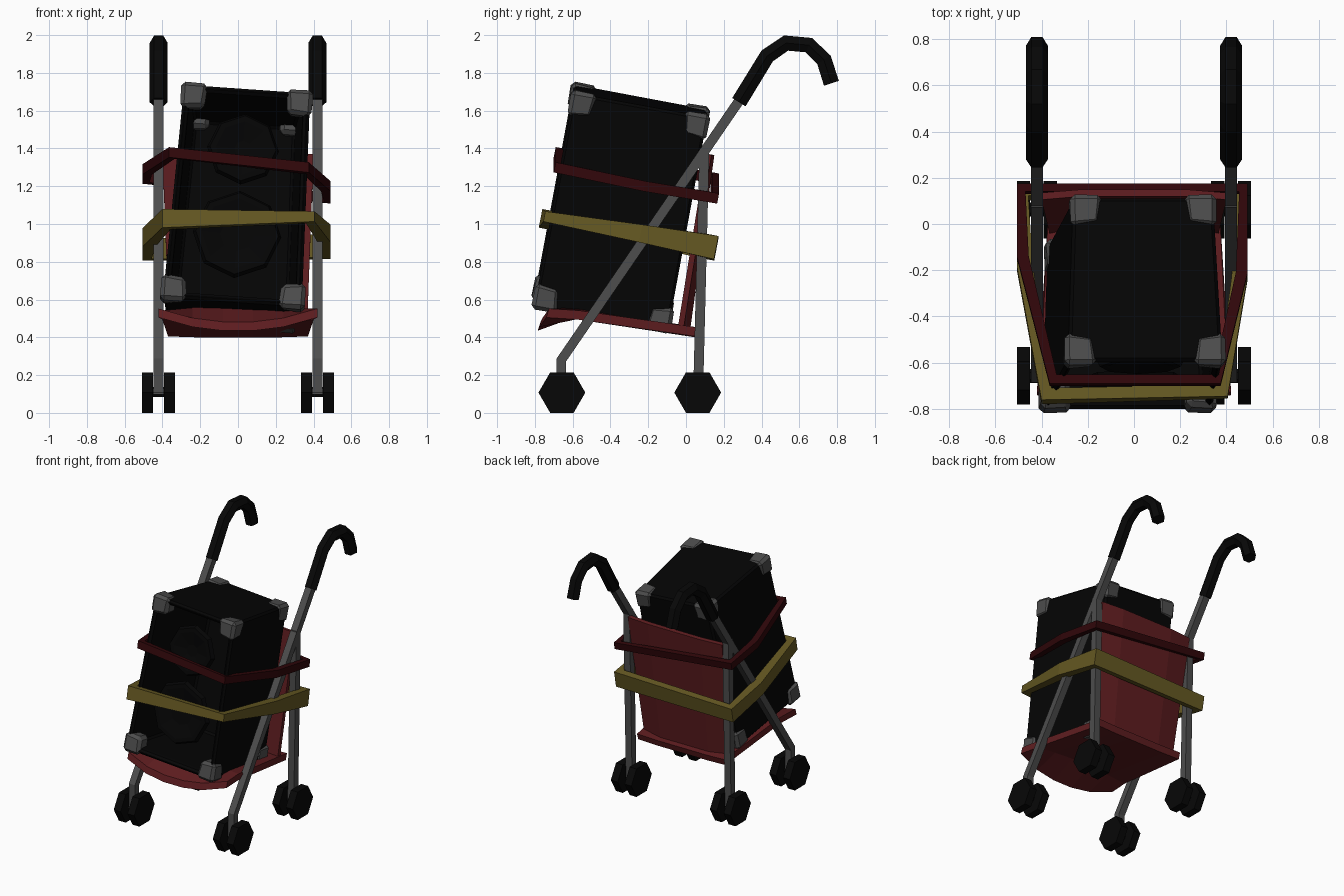
import bpy, bmesh, math
from mathutils import Vector, Matrix, Euler

cube = bpy.data.objects.get("Cube")
if cube:
    bpy.data.objects.remove(cube)


def material(name, r, g, b):
    m = bpy.data.materials.new(name)
    m.use_nodes = True
    m.diffuse_color = (r, g, b, 1)
    bsdf = next(n for n in m.node_tree.nodes if n.type == 'BSDF_PRINCIPLED')
    bsdf.inputs["Base Color"].default_value = (r, g, b, 1)
    return m


METAL = material("metal grey", 0.074, 0.074, 0.074)
RUBBER = material("rubber black", 0.0022, 0.0022, 0.0022)
CABINET = material("cabinet black", 0.0014, 0.0014, 0.0015)
FABRIC = material("fabric red", 0.112, 0.012, 0.014)
STRAP = material("strap dark red", 0.03, 0.002, 0.003)
YELLOW = material("strap yellow", 0.13, 0.098, 0.016)


def finish(name, bm, mat, matrix=None):
    bmesh.ops.recalc_face_normals(bm, faces=bm.faces)
    mesh = bpy.data.meshes.new(name)
    bm.to_mesh(mesh)
    bm.free()
    mesh.materials.append(mat)
    ob = bpy.data.objects.new(name, mesh)
    if matrix:
        ob.matrix_world = matrix
    bpy.context.collection.objects.link(ob)
    return ob


def bevel(ob, width):
    mod = ob.modifiers.new("edge", 'BEVEL')
    mod.width = width
    mod.segments = 1
    mod.limit_method = 'ANGLE'


def skin(bm, rings, closed):
    """Bridge equal rings of points with quads, capping open ends."""
    loops = [[bm.verts.new(p) for p in ring] for ring in rings]
    n = len(loops[0])
    last = len(loops) if closed else len(loops) - 1
    for i in range(last):
        a, b = loops[i], loops[(i + 1) % len(loops)]
        for k in range(n):
            bm.faces.new((a[k], a[(k + 1) % n], b[(k + 1) % n], b[k]))
    if not closed:
        bm.faces.new(loops[0])
        bm.faces.new(loops[-1])


def tube(name, x, path, radius, sides, phase, mat):
    """Mitred tube along a (y, z) path at a fixed x."""
    pts = [Vector(p) for p in path]
    rings = []
    for i, p in enumerate(pts):
        d0 = (p - pts[max(i - 1, 0)]).normalized()
        d1 = (pts[min(i + 1, len(pts) - 1)] - p).normalized()
        d = (d0 + d1).normalized()
        side = Vector((-d.y, d.x))
        ring = []
        for k in range(sides):
            a = math.tau * (k + phase) / sides
            q = p + side * radius * math.sin(a)
            ring.append((x + radius * math.cos(a), q.x, q.y))
        rings.append(ring)
    bm = bmesh.new()
    skin(bm, rings, False)
    return finish(name, bm, mat)


def cylinder_x(name, x, y, z, radius, width, sides, mat):
    """Cylinder lying along x with vertices pointing along y."""
    bm = bmesh.new()
    bmesh.ops.create_cone(bm, cap_ends=True, segments=sides, radius1=radius,
                          radius2=radius, depth=width)
    turn = Matrix.Rotation(math.pi / 2, 4, 'Y')
    return finish(name, bm, mat, Matrix.Translation((x, y, z)) @ turn)


# Frame, grips and wheels on both sides
for s, label in ((1, "left"), (-1, "right")):
    x = 0.42 * s
    tube(label + "_long_tube", x, [(-0.66, 0.1), (-0.66, 0.28), (0.3, 1.68)],
         0.037, 4, 0.5, METAL)
    tube(label + "_rear_leg", x, [(0.064, 0.1), (0.097, 1.4)], 0.037, 4, 0.5, METAL)
    tube(label + "_grip", x, [(0.28, 1.645), (0.43, 1.89), (0.53, 1.958),
                              (0.65, 1.947), (0.73, 1.87), (0.77, 1.745)],
         0.048, 6, 0, RUBBER)
    for y, end in ((-0.657, "front"), (0.062, "rear")):
        cylinder_x(f"{label}_{end}_axle", x, y, 0.11, 0.03, 0.1, 6, RUBBER)
        for off in (-0.058, 0.058):
            cylinder_x(f"{label}_{end}_wheel", x + off, y, 0.1075, 0.124, 0.058, 6, RUBBER)


# Seat and backrest: folded sheets with thickness
def sheet(name, rows, offset):
    """Sheet through mirrored rows, each given by half its points."""
    off = Vector(offset)
    columns = []
    for half in zip(*rows):
        columns.append([Vector(p) for p in half])
    mirror = Vector((-1, 1, 1))
    columns = [[p * mirror for p in c] for c in columns] + columns[::-1]
    bm = bmesh.new()
    skin(bm, [c + [p + off for p in reversed(c)] for c in columns], False)
    return finish(name, bm, FABRIC)


sheet("seat", [[(0.42, -0.74, 0.505), (0.24, -0.775, 0.455), (0.08, -0.785, 0.435)],
               [(0.4, -0.58, 0.495), (0.24, -0.58, 0.51), (0.08, -0.58, 0.52)],
               [(0.37, 0.05, 0.405), (0.22, 0.05, 0.4), (0.08, 0.05, 0.4)]],
      (0, 0.015, 0.047))
sheet("backrest", [[(0.365, -0.045, 0.44), (0.2, -0.01, 0.43)],
                   [(0.4, 0.105, 1.37), (0.22, 0.12, 1.37)]], (0, 0.03, -0.005))

# Cabinet, tilted back and leaning sideways
TILT = Matrix.Translation((0.005, -0.345, 1.087)) @ \
    Euler((math.radians(-10.5), math.radians(4), 0), 'XYZ').to_matrix().to_4x4()
DEPTH, HEIGHT = 0.36, 0.575


def corner(sx, sy, sz):
    """Cabinet corner: narrower at the top and at the rear."""
    return Vector((sx * (0.336 - 0.017 * sz - 0.016 * sy), sy * DEPTH, sz * HEIGHT))


# Hollow cabinet shell, open at the front
bm = bmesh.new()
bmesh.ops.create_cube(bm, size=2)
for v in bm.verts:
    v.co = corner(*v.co)
bm.normal_update()
front = min(bm.faces, key=lambda f: f.calc_center_median().y)
bmesh.ops.inset_region(bm, faces=[front], thickness=0.045)
bmesh.ops.inset_region(bm, faces=[front], thickness=0.008, depth=-0.04)
bmesh.ops.inset_region(bm, faces=[front], thickness=0.045, depth=-0.62)
bevel(finish("cabinet", bm, CABINET, TILT), 0.014)

# Speaker cones just inside the opening
for z, radius, name in ((0.26, 0.19, "upper_speaker"), (-0.2, 0.235, "lower_speaker")):
    bm = bmesh.new()
    bmesh.ops.create_cone(bm, cap_ends=True, segments=8, radius1=radius,
                          radius2=radius - 0.015, depth=0.03)
    bm.normal_update()
    face = max(bm.faces, key=lambda f: f.calc_center_median().z)
    bmesh.ops.inset_region(bm, faces=[face], thickness=0.03)
    bmesh.ops.inset_region(bm, faces=[face], thickness=0.1, depth=-0.025)
    place = Matrix.Translation((0, -DEPTH + 0.05, z)) @ Matrix.Rotation(math.pi / 2, 4, 'X')
    finish(name, bm, CABINET, TILT @ place)

# Corner protectors, tapering away from each cabinet corner
for sx in (-1, 1):
    for sy in (-1, 1):
        for sz in (-1, 1):
            bm = bmesh.new()
            bmesh.ops.create_cube(bm, size=0.145)
            for v in bm.verts:
                inward = [c * s < 0 for c, s in zip(v.co, (sx, sy, sz))]
                if sum(inward) > 1:
                    v.co *= 0.8
            name = "_".join(("top" if sz > 0 else "bottom", "rear" if sy > 0 else "front",
                             "left" if sx > 0 else "right", "protector"))
            centre = corner(sx, sy, sz) - Vector((sx, sy, sz)) * 0.057
            bevel(finish(name, bm, METAL, TILT @ Matrix.Translation(centre)), 0.022)


# Straps around frame and cabinet
def strap(name, loop, thickness, mat):
    """Closed band through (x, y, z, height) points."""
    up = Vector((0, 0.19, 0.98))
    pts = [Vector(p[:3]) for p in loop]
    n = len(pts)
    rings = []
    for i, p in enumerate(pts):
        a = (p - pts[i - 1]).normalized()
        b = (pts[(i + 1) % n] - p).normalized()
        inward = up.cross(a + b).normalized() * thickness
        half = up * loop[i][3] / 2
        rings.append([p - half, p + half, p + half + inward, p - half + inward])
    bm = bmesh.new()
    skin(bm, rings, True)
    return finish(name, bm, mat)


H = 0.055
strap("upper_strap", [(-0.365, -0.695, 1.38, H), (0.375, -0.695, 1.3, H),
                      (0.49, -0.22, 1.2, H), (0.49, 0.17, 1.135, H),
                      (-0.505, 0.17, 1.24, H), (-0.505, -0.15, 1.29, H)], 0.05, STRAP)
strap("lower_strap", [(-0.4, -0.77, 1.03, 0.1), (0.405, -0.75, 1.04, 0.055),
                      (0.49, -0.24, 0.95, 0.095), (0.49, 0.16, 0.875, 0.125),
                      (-0.505, 0.16, 0.86, 0.11), (-0.505, -0.2, 0.93, 0.1)], 0.068, YELLOW)
